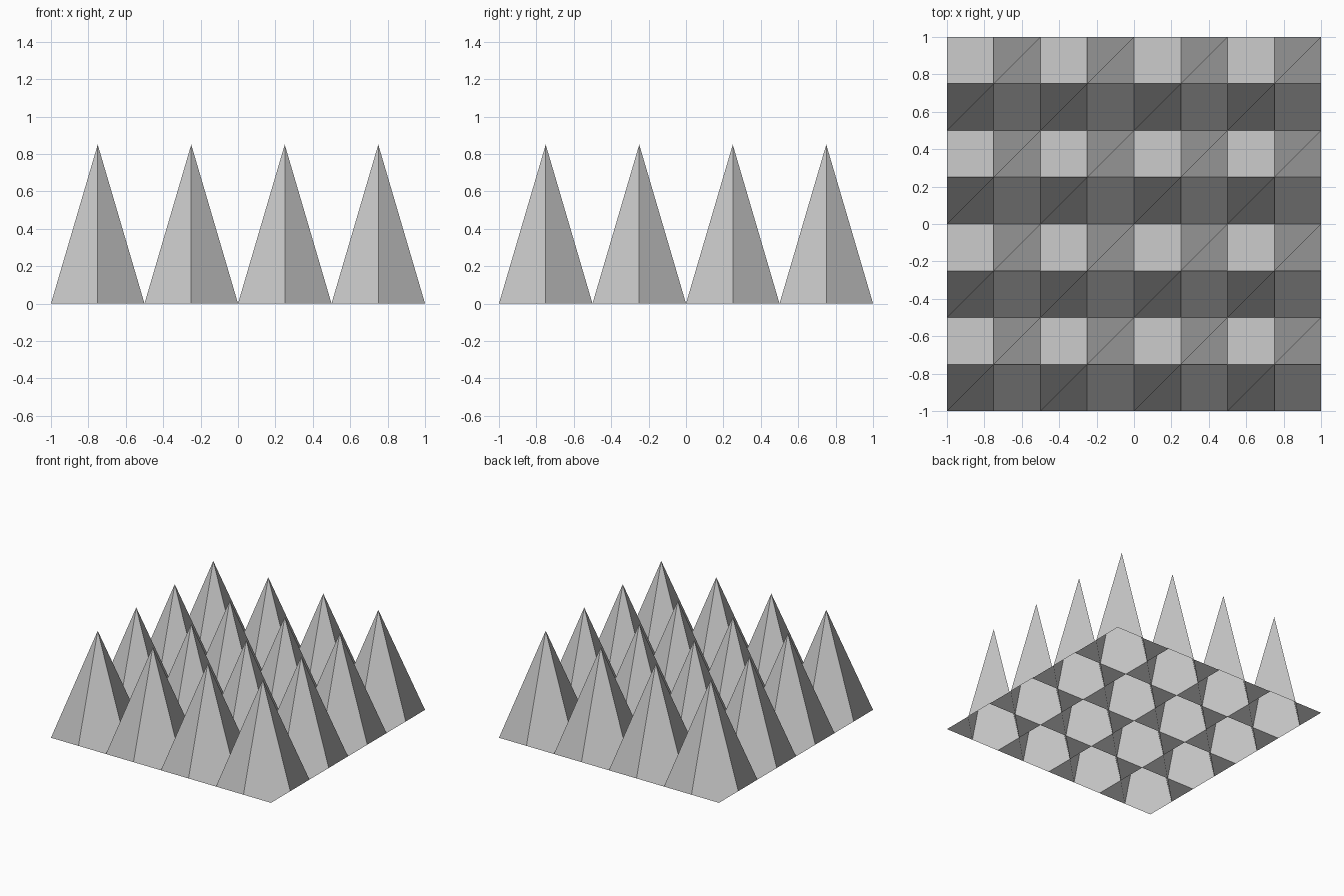
import bpy

if "Cube" in bpy.data.objects:
    bpy.data.objects.remove(bpy.data.objects["Cube"])

CELLS = 8        # two cells per spike in each direction
STEP = 2 / CELLS
PEAK = 0.85


def height(i, j):
    return PEAK if i % 2 and j % 2 else 0.0


# Open sheet: a grid with every second interior vertex pulled up into a spike
n = CELLS + 1
verts = [(-1 + i * STEP, -1 + j * STEP, height(i, j))
         for j in range(n) for i in range(n)]

# Quads start at their lower left corner, so all fold along the same diagonal
faces = [(a, a + 1, a + n + 1, a + n)
         for j in range(CELLS) for i in range(CELLS)
         for a in [j * n + i]]

mesh = bpy.data.meshes.new("spiked_sheet")
mesh.from_pydata(verts, [], faces)
mesh.update()
sheet = bpy.data.objects.new("spiked_sheet", mesh)
bpy.context.collection.objects.link(sheet)
